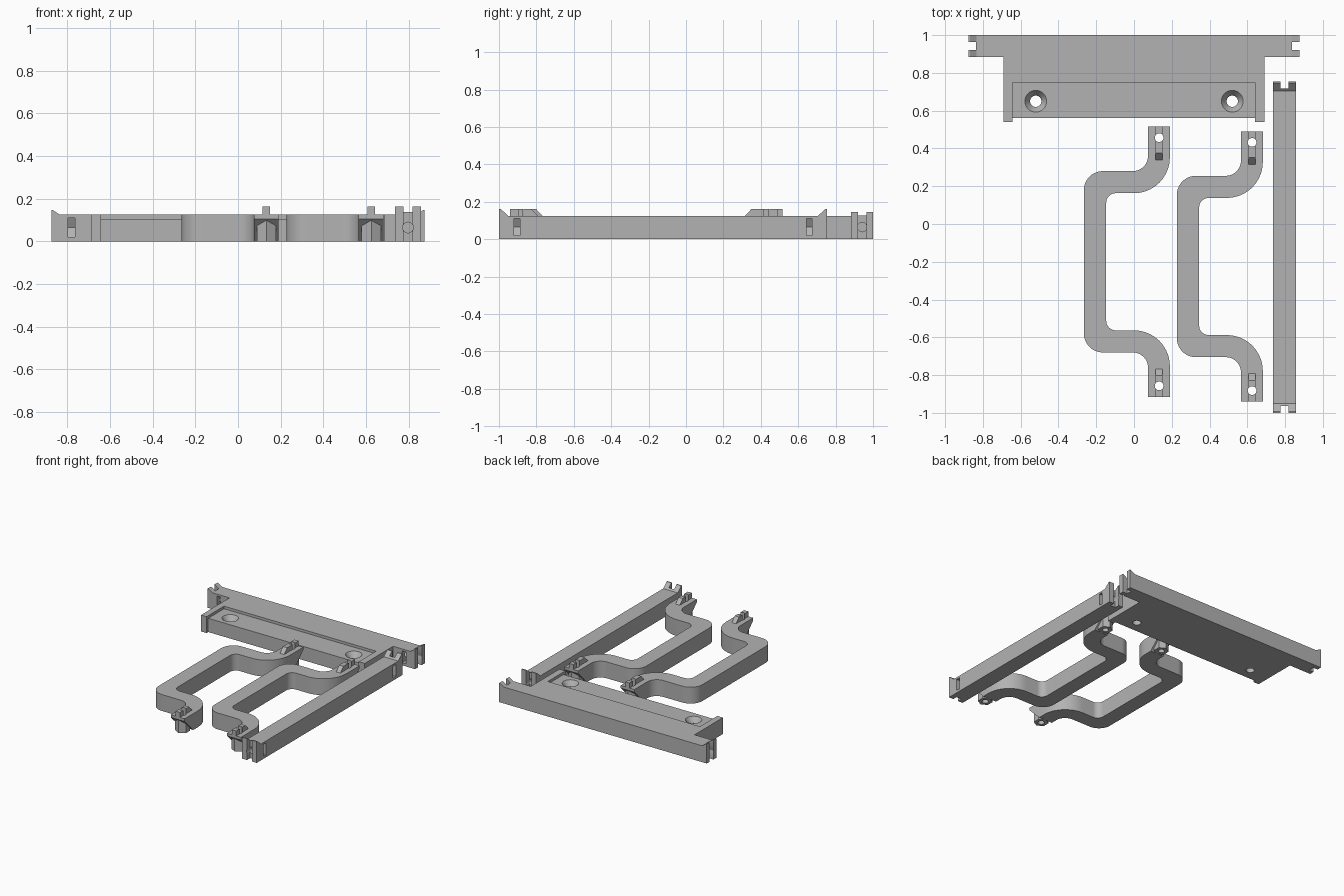
import bpy, bmesh, math
from mathutils import Vector, Matrix

if "Cube" in bpy.data.objects:
    bpy.data.objects.remove(bpy.data.objects["Cube"])

H = 0.125          # common thickness
grey = bpy.data.materials.new("plain_grey")
grey.diffuse_color = (0.45, 0.45, 0.45, 1)
grey.use_nodes = True
grey.node_tree.nodes["Principled BSDF"].inputs["Base Color"].default_value = grey.diffuse_color


def finish(bm, name):
    bmesh.ops.recalc_face_normals(bm, faces=bm.faces)
    me = bpy.data.meshes.new(name)
    bm.to_mesh(me)
    bm.free()
    me.materials.append(grey)
    ob = bpy.data.objects.new(name, me)
    bpy.context.collection.objects.link(ob)
    return ob


def prism(name, pts, vec):
    """Extrude a closed 3D profile along a vector."""
    bm = bmesh.new()
    f = bm.faces.new([bm.verts.new(p) for p in pts])
    r = bmesh.ops.extrude_face_region(bm, geom=[f])
    bmesh.ops.translate(bm, vec=Vector(vec),
                        verts=[v for v in r["geom"] if isinstance(v, bmesh.types.BMVert)])
    return finish(bm, name)


def box(name, x0, x1, y0, y1, z0, z1):
    return prism(name, [(x0, y0, z0), (x1, y0, z0), (x1, y1, z0), (x0, y1, z0)], (0, 0, z1 - z0))


def cone(name, a, b, r1, r2, n=32, spin=0):
    """Cylinder or cone from point a to point b."""
    a, b = Vector(a), Vector(b)
    bm = bmesh.new()
    bmesh.ops.create_cone(bm, cap_ends=True, segments=n, radius1=r1, radius2=r2, depth=(b - a).length)
    rot = Vector((0, 0, 1)).rotation_difference(b - a).to_matrix().to_4x4()
    bmesh.ops.transform(bm, matrix=Matrix.Translation((a + b) / 2) @ rot @ Matrix.Rotation(spin, 4, 'Z'),
                        verts=bm.verts)
    return finish(bm, name)


def combine(ob, other, op):
    m = ob.modifiers.new(op, 'BOOLEAN')
    m.operation, m.solver, m.object = op, 'EXACT', other
    bpy.context.view_layer.objects.active = ob
    bpy.ops.object.modifier_apply(modifier=m.name)
    bpy.data.objects.remove(other)


def cut(ob, tool):
    combine(ob, tool, 'DIFFERENCE')


def add(ob, part):
    combine(ob, part, 'UNION')


def smooth(ob):
    bpy.ops.object.select_all(action='DESELECT')
    ob.select_set(True)
    bpy.context.view_layer.objects.active = ob
    bpy.ops.object.shade_smooth_by_angle(angle=math.radians(30))


def rounded(corners, n=10):
    """2D outline with each (x, y, radius) right-angle corner replaced by an arc."""
    out = []
    for i, (x, y, r) in enumerate(corners):
        p = Vector((x, y))
        if r == 0:
            out.append(p)
            continue
        u = (Vector(corners[i - 1][:2]) - p).normalized()
        v = (Vector(corners[(i + 1) % len(corners)][:2]) - p).normalized()
        c = p + (u + v) * r
        for k in range(n + 1):
            t = math.pi / 2 * k / n
            out.append(c - v * r * math.cos(t) - u * r * math.sin(t))
    return out


def rail_profile(a, b, tip, run):
    """Long side outline with a raised wedge at each end: (length, height)."""
    return [(a, 0), (b, 0), (b, tip), (b - 0.008, tip), (b - run, H), (a + run, H), (a + 0.008, tip), (a, tip)]


# side rail with forked ends, screw holes and hexagonal nut pockets
Y0, Y1, RX, HZ = -1.0, 0.755, 0.797, 0.065
rail = prism("side_rail", [(0.735, l, z) for l, z in rail_profile(Y0, Y1, 0.163, 0.05)], (0.123, 0, 0))
for end, s in ((Y0, 1), (Y1, -1)):
    lo, hi = sorted((end - s * 0.02, end + s * 0.037))
    cut(rail, box("fork_cutter", RX - 0.022, RX + 0.022, lo, hi, -0.1, 0.3))
    cut(rail, cone("screw_cutter", (RX, end, HZ), (RX, end + s * 0.15, HZ), 0.025, 0.025))
    hexa = [(0.9, 0.045), (0.771, 0.045), (0.745, 0), (0.771, -0.045), (0.9, -0.045)]
    cut(rail, prism("nut_cutter", [(x, end + s * 0.08, HZ + z) for x, z in hexa], (0, s * 0.032, 0)))
smooth(rail)

# back plate: forked crossbar plus mounting panel
CY = 0.942
plate = prism("back_plate", [(l, 0.883, z) for l, z in rail_profile(-0.875, 0.875, 0.146, 0.04)], (0, 0.117, 0))
add(plate, box("panel", -0.69, 0.69, 0.54, 0.93, 0, H))
cut(plate, box("recess_cutter", -0.643, 0.64, 0.5, 0.75, 0.105, 0.3))
cut(plate, box("front_cutter", -0.643, 0.64, 0.5, 0.56, -0.1, 0.3))
for s in (-1, 1):
    lo, hi = sorted((s * 0.9, s * 0.836))
    cut(plate, box("fork_cutter", lo, hi, CY - 0.022, CY + 0.022, -0.1, 0.3))
    cut(plate, cone("screw_cutter", (s * 0.875, CY, HZ), (s * 0.72, CY, HZ), 0.025, 0.025))
    hexa = [(0.86, 0.045), (CY + 0.026, 0.045), (CY + 0.05, 0), (CY + 0.026, -0.045), (0.86, -0.045)]
    cut(plate, prism("nut_cutter", [(s * 0.765, y, HZ + z) for y, z in hexa], (s * 0.032, 0, 0)))
    # countersunk mounting hole
    hx = s * 0.52
    cut(plate, cone("hole_cutter", (hx, 0.65, -0.1), (hx, 0.65, 0.2), 0.03, 0.03))
    cut(plate, cone("sink_cutter", (hx, 0.65, 0.055), (hx, 0.65, 0.125), 0.022, 0.072))
smooth(plate)

# pull handles: rounded offset grip with tapered, keyed ends
MID = -0.4
half = [(0.19, 0.515, 0), (0.074, 0.515, 0), (0.074, 0.28, 0.08), (-0.265, 0.28, 0.1)]
inner = [(-0.147, 0.163, 0.05), (0.19, 0.163, 0.19)]
flip = lambda pts: [(x, MID - y, r) for x, y, r in reversed(pts)]
outline = rounded(half + flip(half) + flip(inner) + inner)


def make_handle(name, dx, dy):
    ob = prism(name, [(p.x, p.y, 0) for p in outline], (0, 0, H))
    cx = 0.133
    for tip, s, key in ((0.515, -1, 0.175), (-0.915, 1, 0.148)):
        # tapered underside
        taper = [(-0.02, 0.125), (0.125, -0.02), (-0.02, -0.02)]
        cut(ob, prism("taper_cutter", [(0, tip + s * t, z) for t, z in taper], (0.3, 0, 0)))
        hy = tip + s * 0.058
        # hexagonal foot under the screw hole
        add(ob, cone("foot", (cx, hy, 0), (cx, hy, 0.115), 0.052, 0.052, 6))
        # raised locating key with a sloped inner end
        prof = [(0, 0.11), (key, 0.11), (key, H), (key - 0.036, 0.163), (0, 0.163)]
        add(ob, prism("key", [(cx - 0.018, tip + s * t, z) for t, z in prof], (0.036, 0, 0)))
        cut(ob, cone("screw_cutter", (cx, hy, -0.1), (cx, hy, 0.3), 0.023, 0.023))
    ob.data.transform(Matrix.Translation((dx, dy, 0)))
    smooth(ob)


make_handle("left_handle", 0, 0)
make_handle("right_handle", 0.492, -0.025)
